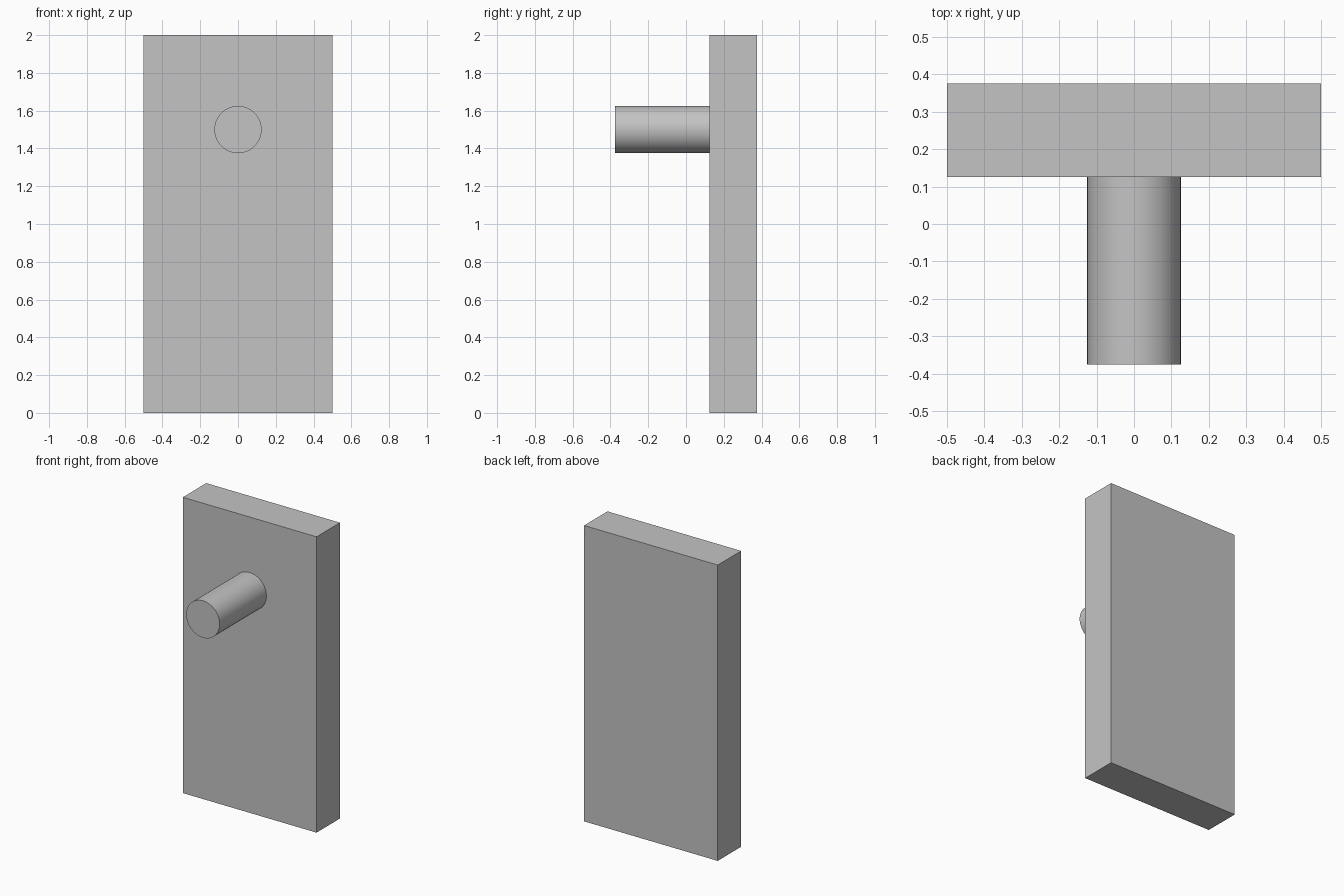
import bpy
import math

cube = bpy.data.objects.get("Cube")
if cube:
    bpy.data.objects.remove(cube, do_unlink=True)

# Shared plain grey
grey = bpy.data.materials.new("plain_grey")
grey.use_nodes = True
colour = (0.55, 0.55, 0.55, 1.0)
grey.diffuse_color = colour
grey.node_tree.nodes["Principled BSDF"].inputs["Base Color"].default_value = colour


def finish(name):
    obj = bpy.context.object
    obj.name = name
    obj.data.name = name
    obj.data.materials.append(grey)
    bpy.ops.object.transform_apply(location=False, rotation=True, scale=True)
    return obj


# Upright slab
bpy.ops.mesh.primitive_cube_add(size=1, location=(0, 0.25, 1))
bpy.context.object.scale = (1, 0.25, 2)
finish("back_panel")

# Round peg standing out from the front of the slab
bpy.ops.mesh.primitive_cylinder_add(
    vertices=64, radius=0.125, depth=0.5,
    location=(0, -0.125, 1.5), rotation=(math.pi / 2, 0, 0))
finish("front_peg")
bpy.ops.object.shade_smooth_by_angle(angle=math.radians(30))
